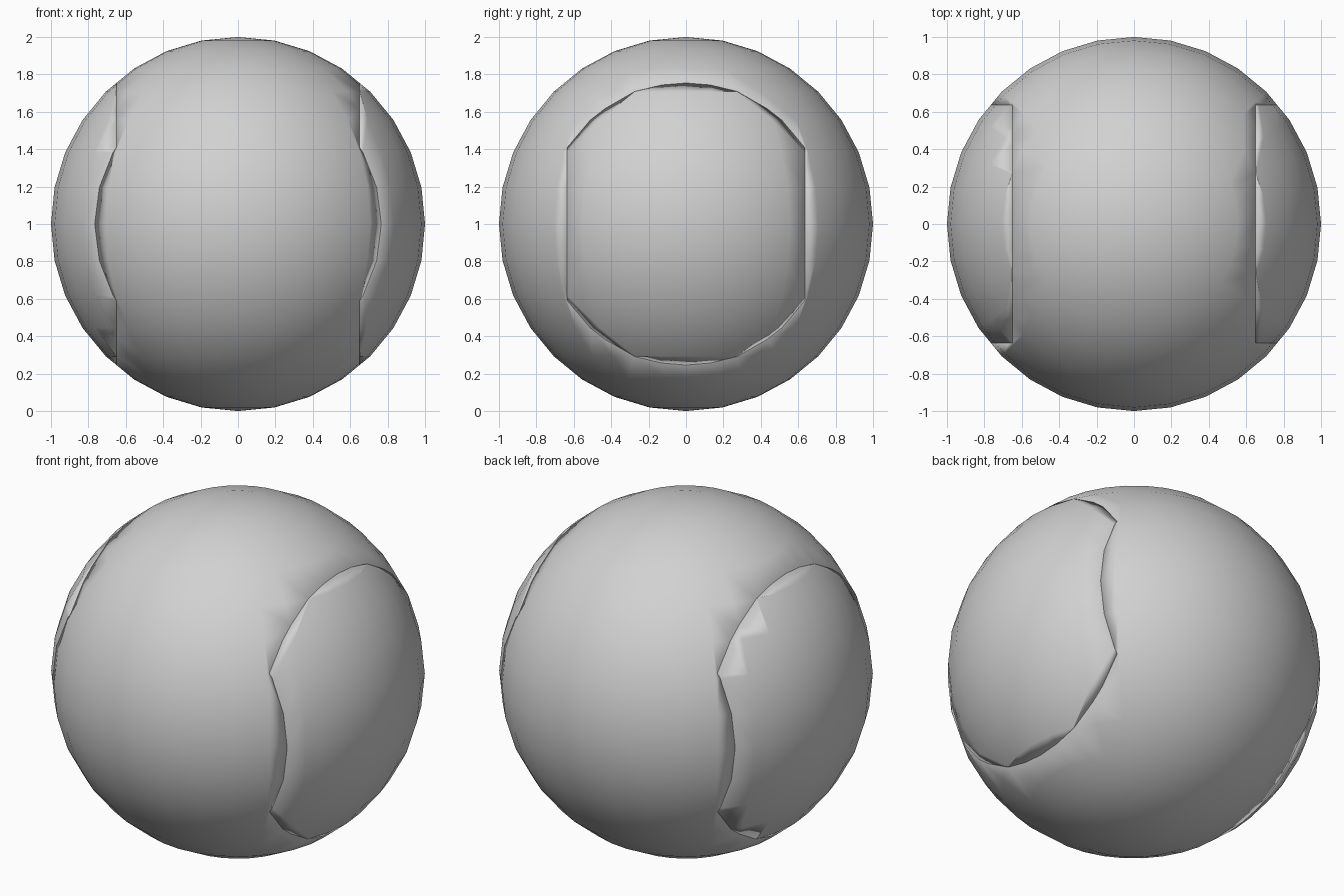
import bpy

cube = bpy.data.objects.get("Cube")
if cube:
    bpy.data.objects.remove(cube, do_unlink=True)

grey = bpy.data.materials.new("light_grey")
grey.use_nodes = True
colour = (0.64, 0.64, 0.64, 1.0)
grey.diffuse_color = colour
grey.node_tree.nodes["Principled BSDF"].inputs["Base Color"].default_value = colour

CUT_X, HALF_Y = 0.65, 0.635


def make_ball(name):
    bpy.ops.mesh.primitive_uv_sphere_add(segments=32, ring_count=16, radius=1, location=(0, 0, 1))
    ball = bpy.context.object
    ball.name = name
    ball.data.materials.append(grey)
    return ball


def make_cutter(side):
    bpy.ops.mesh.primitive_cube_add(size=1, location=(side * (CUT_X + 0.5), 0, 1))
    cutter = bpy.context.object
    cutter.name = "panel_cutter"
    cutter.scale = (1, 2 * HALF_Y, 2.4)
    cutter.hide_render = True
    cutter.data.materials.append(grey)
    return cutter


def cut(target, cutter, operation):
    mod = target.modifiers.new("panel_cut", "BOOLEAN")
    mod.operation = operation
    mod.solver = "EXACT"
    mod.object = cutter
    bpy.ops.object.select_all(action="DESELECT")
    target.select_set(True)
    bpy.context.view_layer.objects.active = target
    bpy.ops.object.modifier_apply(modifier=mod.name)


# Ball body with a notch on each side, and a flush panel filling each notch
body = make_ball("ball_body")
parts = [body]
for name, side in (("left", 1), ("right", -1)):
    cutter = make_cutter(side)
    bpy.context.view_layer.update()
    panel = make_ball(name + "_side_panel")
    cut(panel, cutter, "INTERSECT")
    cut(body, cutter, "DIFFERENCE")
    parts.append(panel)
    bpy.data.objects.remove(cutter, do_unlink=True)

# Soft shading runs over the seams
for part in parts:
    for face in part.data.polygons:
        face.use_smooth = True
